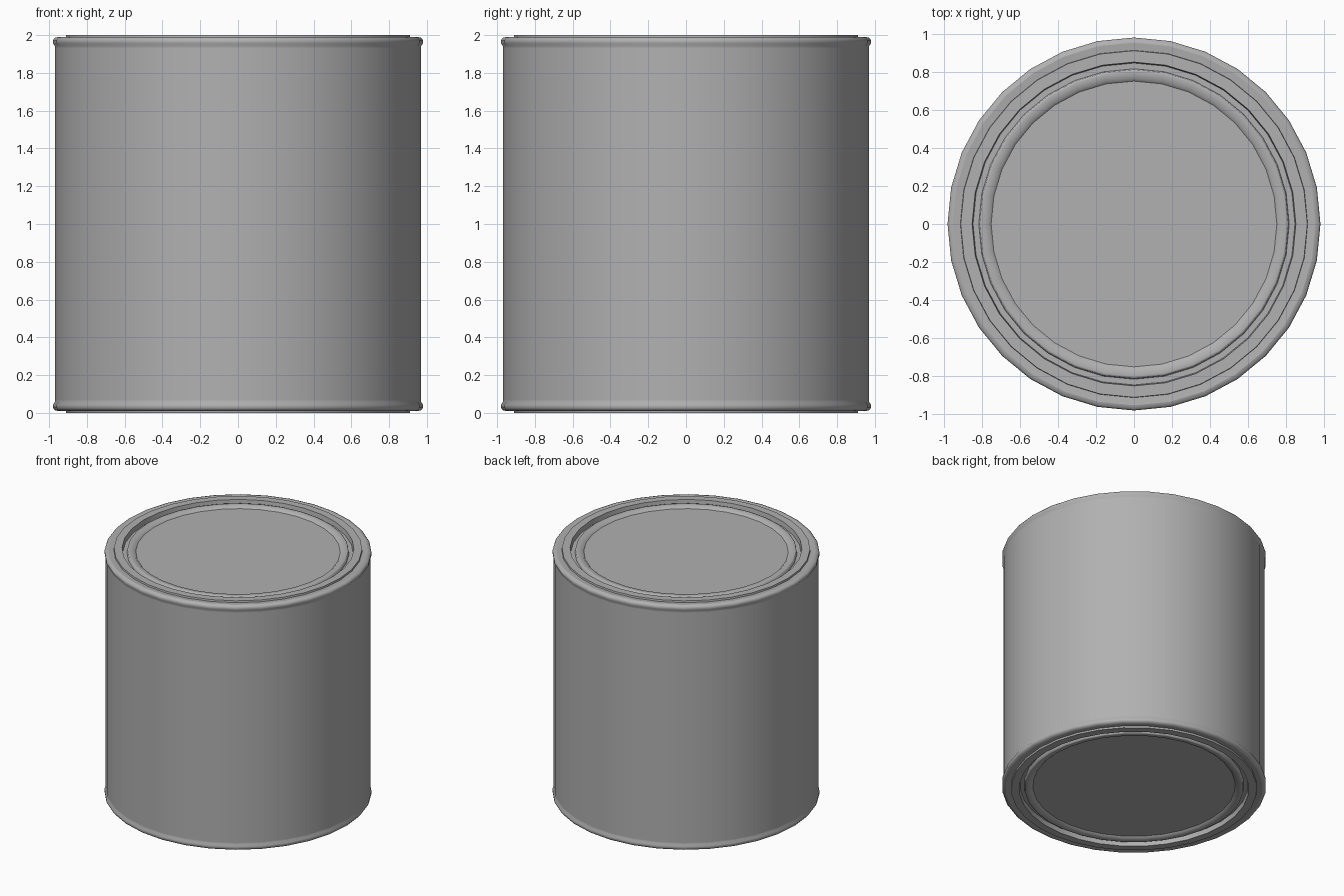
import bpy, bmesh
from math import cos, sin, pi

if "Cube" in bpy.data.objects:
    bpy.data.objects.remove(bpy.data.objects["Cube"])

SIDES = 32
HEIGHT = 2.0

tin = bpy.data.materials.new("tin")
tin.diffuse_color = (0.44, 0.44, 0.44, 1)
tin.use_nodes = True
tin.node_tree.nodes["Principled BSDF"].inputs["Base Color"].default_value = tin.diffuse_color


def revolve(name, profile, sharp=(), cap_end=False, flip=False):
    """Revolve (radius, z) points around z; rings listed in sharp get hard edges."""
    bm = bmesh.new()
    rings = [[bm.verts.new((r * cos(2 * pi * i / SIDES), r * sin(2 * pi * i / SIDES), z))
              for i in range(SIDES)] for r, z in profile]
    for a, b in zip(rings, rings[1:]):
        for i in range(SIDES):
            j = (i + 1) % SIDES
            bm.faces.new((a[i], a[j], b[j], b[i]))
    if cap_end:
        bm.faces.new(rings[-1])
    for f in bm.faces:
        f.smooth = True
    for k in sharp:
        for i in range(SIDES):
            bm.edges.get((rings[k][i], rings[k][(i + 1) % SIDES])).smooth = False
    if flip:
        bmesh.ops.reverse_faces(bm, faces=bm.faces[:])
    mesh = bpy.data.meshes.new(name)
    bm.to_mesh(mesh)
    bm.free()
    mesh.materials.append(tin)
    obj = bpy.data.objects.new(name, mesh)
    bpy.context.collection.objects.link(obj)
    return obj


# Can wall with softly rolled rims at both ends
rim = [(0.97, 1.93), (0.97, 1.942), (0.979, 1.957), (0.979, 1.974), (0.97, 1.986), (0.952, 1.99)]
revolve("can_body", [(r, HEIGHT - z) for r, z in reversed(rim)] + rim)

# Lid: step, raised ring, groove, low bead and flat recessed disc
end_profile = [
    (0.952, 1.99), (0.912, 1.986), (0.91, 2.0), (0.85, 2.0), (0.845, 1.962),
    (0.815, 1.962), (0.81, 1.988), (0.80, 1.99), (0.765, 1.986), (0.75, 1.972),
]
hard = (1, 2, 3, 4, 5, 9)
revolve("can_lid", end_profile, hard, cap_end=True)

# The same end mirrored for the base
revolve("can_base", [(r, HEIGHT - z) for r, z in end_profile], hard, cap_end=True, flip=True)
